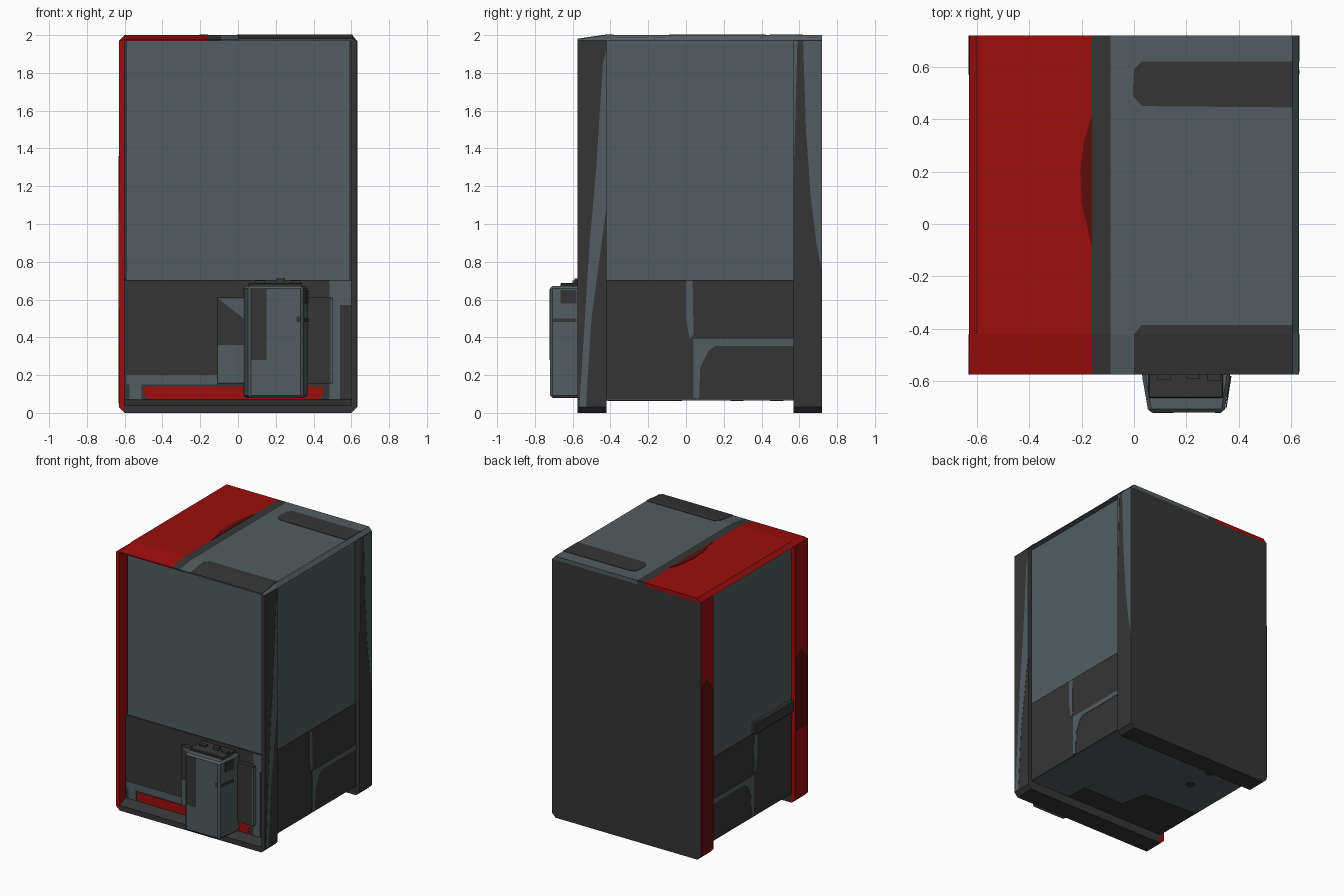
import bpy, bmesh, math
from mathutils import Vector

if "Cube" in bpy.data.objects:
    bpy.data.objects.remove(bpy.data.objects["Cube"])


def material(name, rgb):
    m = bpy.data.materials.new(name)
    m.diffuse_color = (*rgb, 1)
    m.use_nodes = True
    m.node_tree.nodes["Principled BSDF"].inputs["Base Color"].default_value = m.diffuse_color
    return m


GREY = material("slate grey", (0.085, 0.108, 0.116))
DARK = material("charcoal", (0.036, 0.036, 0.036))
RED = material("red", (0.34, 0.004, 0.004))
MAROON = material("maroon", (0.11, 0.004, 0.004))


def prism(name, axis, pts, lo, hi, mat, bevel=0.0):
    """Extrude a 2D outline along an axis from lo to hi."""
    place = {"x": lambda u, v, t: (t, u, v),
             "y": lambda u, v, t: (u, t, v),
             "z": lambda u, v, t: (u, v, t)}[axis]
    bm = bmesh.new()
    a = [bm.verts.new(place(u, v, lo)) for u, v in pts]
    b = [bm.verts.new(place(u, v, hi)) for u, v in pts]
    n = len(pts)
    bm.faces.new(a)
    bm.faces.new(b)
    for i in range(n):
        j = (i + 1) % n
        bm.faces.new((a[i], a[j], b[j], b[i]))
    bmesh.ops.recalc_face_normals(bm, faces=bm.faces)
    if bevel:
        bmesh.ops.bevel(bm, geom=bm.edges[:], offset=bevel, segments=1, affect="EDGES")
    me = bpy.data.meshes.new(name)
    bm.to_mesh(me)
    bm.free()
    me.materials.append(mat)
    ob = bpy.data.objects.new(name, me)
    bpy.context.collection.objects.link(ob)
    return ob


def rect(u0, u1, v0, v1):
    return [(u0, v0), (u1, v0), (u1, v1), (u0, v1)]


def box(name, x0, x1, y0, y1, z0, z1, mat, bevel=0.0):
    return prism(name, "z", rect(x0, x1, y0, y1), z0, z1, mat, bevel)


def slope_front(ob):
    """Roof drops slightly over the front posts."""
    for v in ob.data.vertices:
        if v.co.y < -0.42 and v.co.z > 1.99:
            v.co.z -= 0.022 * (-0.42 - v.co.y) / 0.155


W, IN = 0.63, 0.60
FRONT, BACK = -0.575, 0.72
POST_F, POST_B = -0.42, 0.57
T = 0.003

# Cabinet core: upper windows set in slightly, lower body
box("window_core", -0.592, 0.592, -0.49, 0.6, 0.69, 1.98, GREY)
box("lower_body", -IN, IN, -0.50, 0.6, 0.07, 0.703, DARK)

# Front posts and bottom rail
for s, mat, side in ((-1, RED, "left"), (1, DARK, "right")):
    prism(side + "_front_post", "y",
          [(s * W, 0.03), (s * W, 1.972), (s * IN, 1.972), (s * IN, 0)],
          FRONT, POST_F, mat)
prism("front_rail", "x", [(FRONT, 0), (FRONT, 0.04), (-0.50, 0.07), (POST_F, 0.07), (POST_F, 0)],
      -IN, IN, DARK)

# Back slab, red on its left side
back = prism("back_slab", "y",
             [(-IN, 0), (IN, 0), (W, 0.03), (W, 1.972), (-W, 1.972), (-W, 0.03)],
             POST_B, BACK, DARK)
back.data.materials.append(RED)
for p in back.data.polygons:
    if p.normal.x < -0.5:
        p.material_index = 1

# Roof in colour bands, chamfered along both sides
bands = (("red", [(-W, 1.97), (-0.16, 1.97), (-0.16, 2), (-IN, 2)], RED),
         ("dark", rect(-0.16, -0.09, 1.97, 2), DARK),
         ("grey", [(-0.09, 1.97), (W, 1.97), (0.605, 2), (-0.09, 2)], GREY))
for label, pts, mat in bands:
    prism("roof_" + label, "y", pts, POST_F, BACK, mat)
    slope_front(prism("roof_front_" + label, "y", pts, FRONT, POST_F, mat))

# Roof markings
prism("roof_back_bar", "z",
      [(0.03, 0.45), (0.605, 0.445), (0.605, 0.62), (0.03, 0.62), (0, 0.59), (-0.005, 0.49)],
      1.999, 2 + T, DARK)
prism("roof_front_bar", "z", [(0, -0.42), (0.605, -0.42), (0.605, -0.385), (0.03, -0.385)],
      1.999, 2 + T, DARK)
slope_front(prism("roof_front_bar_end", "z", rect(0, 0.605, FRONT, -0.42), 1.999, 2 + T, DARK))
prism("roof_shadow_patch", "z",
      [(-0.16, -0.09), (-0.16, 0.42), (-0.19, 0.32), (-0.205, 0.2), (-0.2, 0.08)],
      1.999, 2 + T, MAROON)

# Grey streaks on the right posts
prism("right_front_streak", "x",
      [(-0.565, 0.03), (-0.53, 0.03), (-0.50, 0.5), (-0.42, 1.1), (-0.42, 1.93), (-0.44, 1.85),
       (-0.475, 1.3), (-0.51, 0.9)], W - 0.002, W + T / 2, GREY)
prism("right_back_streak", "x",
      [(0.72, 0.75), (0.72, 1.97), (0.62, 1.97), (0.635, 1.5), (0.66, 1.15), (0.69, 0.9)],
      W - 0.002, W + T / 2, GREY)
prism("right_inner_streak", "x", [(0.57, 1.25), (0.59, 1.97), (0.57, 1.97)],
      W - 0.002, W + T / 2, GREY)

# Maroon patches on the left posts
for label, y0, y1, z0, z1 in (("back", POST_B, BACK, 0.05, 1.3), ("front", FRONT, POST_F, 0.55, 1.1)):
    prism("left_patch_" + label, "x",
          [(y0, z0), (y1, z0), (y1, z1), ((y0 + y1) / 2, z1 + 0.06), (y0, z1 - 0.03)],
          -W - T / 2, -W + 0.002, MAROON)

# Grey panel lines on both lower sides
for s, side in ((-1, "left"), (1, "right")):
    lo, hi = sorted((s * (IN - 0.002), s * (IN + T)))
    prism(side + "_upright_line", "x",
          [(0, 0.5), (0.02, 0.39), (0.04, 0.42), (0.035, 0.70), (0.0, 0.70)], lo, hi, GREY)
    prism(side + "_panel_line", "x",
          [(0.57, 0.355), (0.57, 0.39), (0.04, 0.39), (0.04, 0.355)], lo, hi, GREY)
    prism(side + "_panel_leg", "x",
          [(0.04, 0.08), (0.07, 0.08), (0.075, 0.24), (0.12, 0.33), (0.16, 0.357), (0.04, 0.357)],
          lo, hi, GREY)

# Ledge on the left window
box("left_ledge", -0.622, -0.58, -0.42, 0.05, 0.70, 0.79, DARK, 0.008)

# Front lower panel markings
y0, y1 = -0.50 - T, -0.498
prism("front_red_stripe", "y",
      [(-0.51, 0.11), (-0.47, 0.071), (0.44, 0.071), (0.45, 0.14), (-0.49, 0.14)], y0, y1, RED)
prism("front_grey_band", "y", rect(-0.59, -0.11, 0.15, 0.2), y0, y1, GREY)
prism("front_grey_corner", "y", rect(-0.575, -0.51, 0.071, 0.15), y0, y1, GREY)
prism("front_grey_upright", "y", rect(0.485, 0.54, 0.071, 0.7), y0, y1, GREY)
prism("front_grey_top_corner", "y", rect(0.54, 0.599, 0.57, 0.7), y0, y1, GREY)

# Mounting plate behind the front unit
box("mounting_plate", -0.11, 0.50, -0.53, -0.49, 0.155, 0.61, DARK)
prism("plate_grey_side", "y", [(-0.105, 0.16), (0.03, 0.16), (0.03, 0.36), (-0.105, 0.36)],
      -0.533, -0.529, GREY)
prism("plate_grey_top", "y", [(-0.105, 0.605), (0.03, 0.5), (0.03, 0.605)], -0.533, -0.529, GREY)
box("plate_grey_edge", 0.49, 0.503, -0.533, -0.49, 0.16, 0.6, GREY)

# Front unit: tapered box with chamfered edges
prism("front_unit", "z", [(0.03, -0.50), (0.03, -0.575), (0.055, -0.72), (0.345, -0.72),
                          (0.368, -0.575), (0.368, -0.50)], 0.08, 0.672, GREY, 0.013)
prism("front_unit_dark_panel", "y",
      [(0.07, 0.28), (0.15, 0.28), (0.15, 0.655), (0.07, 0.655)], -0.72 - T / 2, -0.717, DARK)
prism("front_unit_latch", "y", rect(0.31, 0.332, 0.48, 0.51), -0.72 - T / 2, -0.717, DARK)
prism("front_unit_side_band", "z", [(0.349, -0.705), (0.353, -0.705), (0.372, -0.58), (0.366, -0.58)],
      0.48, 0.50, DARK)
prism("front_unit_side_mark", "z", [(0.354, -0.665), (0.358, -0.665), (0.372, -0.58), (0.366, -0.58)],
      0.58, 0.65, DARK)

# Lid and small catches on the front unit
box("front_unit_lid", 0.055, 0.34, -0.665, -0.51, 0.665, 0.688, DARK, 0.005)
for i, (x, y, h) in enumerate(((0.09, -0.58, 0.70), (0.2, -0.575, 0.712), (0.28, -0.585, 0.70))):
    box("lid_catch_%d" % (i + 1), x, x + 0.05, y - 0.015, y + 0.015, 0.685, h, DARK)

# Underside
prism("base_plate", "z", rect(-0.595, 0.595, POST_F, POST_B), 0.066, 0.072, GREY)
prism("base_dark_patch", "z",
      [(-0.59, -0.415), (0.25, -0.415), (0.25, -0.25), (-0.1, -0.25), (-0.14, -0.05), (-0.59, -0.02)],
      0.063, 0.067, DARK)
for i, y in enumerate((0.27, 0.48)):
    ring = [(-0.3 + 0.035 * math.cos(k * math.pi / 4), y + 0.035 * math.sin(k * math.pi / 4))
            for k in range(8)]
    prism("base_spot_%d" % (i + 1), "z", ring, 0.063, 0.067, DARK)
